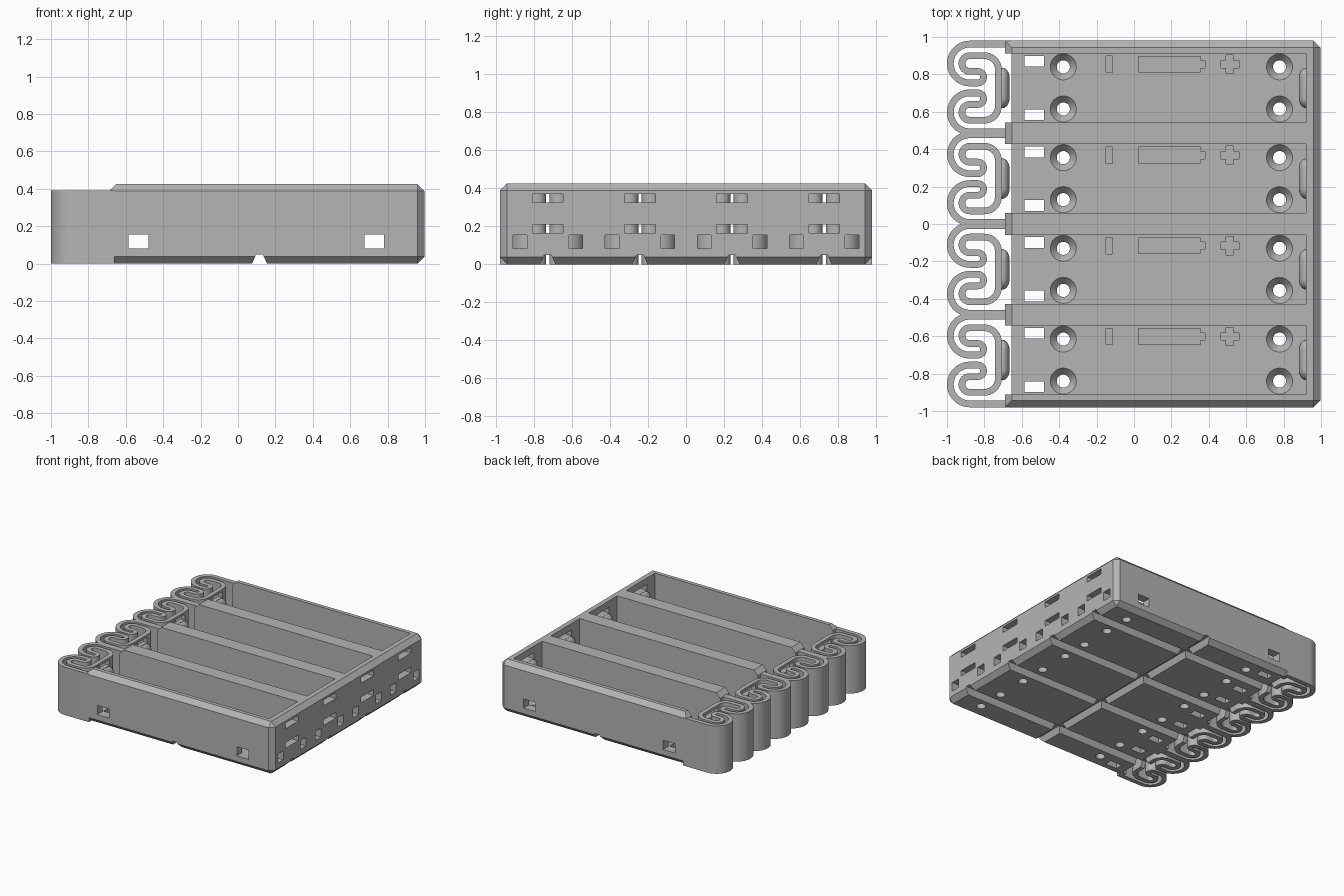
import bpy, bmesh
from math import sin, cos, radians
from mathutils import Vector, Matrix

if "Cube" in bpy.data.objects:
    bpy.data.objects.remove(bpy.data.objects["Cube"])

PITCH, FLOOR, CH = 0.485, 0.08, 0.037
CELLS = [(i - 1.5) * PITCH for i in range(4)]
POCKET = 0.184            # half width of a cell pocket
STRIP = 0.018             # half thickness of the spring strip

grey = bpy.data.materials.new("plain_grey")
grey.use_nodes = True
colour = (0.46, 0.46, 0.46, 1)
grey.diffuse_color = colour
grey.node_tree.nodes["Principled BSDF"].inputs["Base Color"].default_value = colour


def box(bm, x0, x1, y0, y1, z0, z1):
    size = Matrix.Diagonal((x1 - x0, y1 - y0, z1 - z0, 1))
    mid = Matrix.Translation(((x0 + x1) / 2, (y0 + y1) / 2, (z0 + z1) / 2))
    bmesh.ops.create_cube(bm, size=1, matrix=mid @ size)


def prism(bm, pts, vec):
    face = bm.faces.new([bm.verts.new(p) for p in pts])
    new = bmesh.ops.extrude_face_region(bm, geom=[face], use_keep_orig=True)["geom"]
    bmesh.ops.translate(bm, vec=vec, verts=[v for v in new if isinstance(v, bmesh.types.BMVert)])


def cone(bm, x, y, z0, z1, r0, r1):
    bmesh.ops.create_cone(bm, cap_ends=True, segments=32, radius1=r0, radius2=r1, depth=z1 - z0,
                          matrix=Matrix.Translation((x, y, (z0 + z1) / 2)))


def make(name, bm):
    bmesh.ops.recalc_face_normals(bm, faces=bm.faces)
    mesh = bpy.data.meshes.new(name)
    bm.to_mesh(mesh)
    bm.free()
    obj = bpy.data.objects.new(name, mesh)
    bpy.context.collection.objects.link(obj)
    mesh.materials.append(grey)
    return obj


def activate(obj):
    bpy.ops.object.select_all(action='DESELECT')
    obj.select_set(True)
    bpy.context.view_layer.objects.active = obj


def cut(obj, fill):
    bm = bmesh.new()
    fill(bm)
    cutter = make("cutter", bm)
    cutter.hide_render = True
    activate(obj)
    mod = obj.modifiers.new("cut", 'BOOLEAN')
    mod.operation, mod.solver, mod.object = 'DIFFERENCE', 'EXACT', cutter
    bpy.ops.object.modifier_apply(modifier=mod.name)
    bpy.data.objects.remove(cutter)


def smooth(obj):
    activate(obj)
    bpy.ops.object.shade_smooth_by_angle(angle=radians(30))


# Tray block with chamfered outer edges
bm = bmesh.new()
box(bm, -0.69, 0.997, -0.98, 0.98, 0, 0.425)
edges = []
for e in bm.edges:
    a, b = (v.co for v in e.verts)
    mid = (a + b) / 2
    vertical = abs(a.z - b.z) > 0.1
    if (vertical and mid.x > 0) or (not vertical and (mid.z > 0.2 or mid.x > -0.6)):
        edges.append(e)
bmesh.ops.bevel(bm, geom=edges, offset=CH, segments=1, affect='EDGES')
tray = make("tray", bm)


# Cell pockets, open towards the springs
def pockets(bm):
    for y in CELLS:
        box(bm, -0.655, 0.92, y - POCKET, y + POCKET, FLOOR, 1)


def pocket_mouths(bm):
    for y in CELLS:
        box(bm, -0.9, -0.655, y - POCKET, y + POCKET, -1, 1)


# Wire windows through the long walls and the end wall
def side_windows(bm):
    for x in (-0.532, 0.728):
        box(bm, x - 0.053, x + 0.053, -1.2, 1.2, FLOOR + 0.002, 0.157)


def end_windows(bm):
    for y in CELLS:
        for s in (-1, 1):
            box(bm, 0.85, 1.2, y + s * 0.147 - 0.036, y + s * 0.147 + 0.036, FLOOR + 0.002, 0.155)


# Wire slots in the floor
def floor_slots(bm):
    for y in CELLS:
        for s in (-1, 1):
            box(bm, -0.585, -0.48, y + s * 0.143 - 0.029, y + s * 0.143 + 0.029, -0.5, 0.1)


# Countersunk screw holes
def screw_holes(bm):
    for y in CELLS:
        for s in (-1, 1):
            for x in (-0.378, 0.778):
                cone(bm, x, y + s * 0.1125, -0.5, 0.2, 0.035, 0.035)


def countersinks(bm):
    for y in CELLS:
        for s in (-1, 1):
            for x in (-0.378, 0.778):
                cone(bm, x, y + s * 0.1125, 0.04, 0.085, 0.035, 0.074)


# Polarity marks engraved in the floor
def marks(bm):
    for y in CELLS:
        m = y + 0.126
        low, high = FLOOR - 0.01, FLOOR + 0.02
        box(bm, -0.15, -0.115, m - 0.044, m + 0.044, low, high)
        box(bm, 0.025, 0.355, m - 0.042, m + 0.042, low, high)
        box(bm, 0.464, 0.562, m - 0.02, m + 0.02, low, high)


def mark_details(bm):
    for y in CELLS:
        m = y + 0.126
        low, high = FLOOR - 0.01, FLOOR + 0.02
        box(bm, 0.35, 0.38, m - 0.02, m + 0.02, low, high)
        box(bm, 0.493, 0.533, m - 0.049, m + 0.049, low, high)


# Trapezoid grooves underneath
def groove_profile(centre):
    return [(centre - 0.042, -0.005), (centre + 0.042, -0.005),
            (centre + 0.019, 0.048), (centre - 0.019, 0.048)]


def long_grooves(bm):
    for y in CELLS:
        prism(bm, [(-0.765, u, z) for u, z in groove_profile(y)], (2, 0, 0))


def cross_groove(bm):
    prism(bm, [(u, -1.2, z) for u, z in groove_profile(0.115)], (0, 2.4, 0))


# Upper and lower contact slots, shared by the end wall and spring plates
def contact_slots(bm):
    for y in CELLS:
        for z in (0.1875, 0.3475):
            box(bm, 0.87, 1.2, y - 0.081, y + 0.081, z - 0.023, z + 0.023)
            box(bm, -0.765, -0.66, y - 0.081, y + 0.081, z - 0.023, z + 0.023)


for step in (pockets, pocket_mouths, side_windows, end_windows, floor_slots, screw_holes,
             countersinks, marks, mark_details, long_grooves, cross_groove, contact_slots):
    cut(tray, step)
smooth(tray)


# Double spiral spring strips with a flat contact plate
def arc(cx, cy, r, a0, a1, n):
    angles = [radians(a0 + (a1 - a0) * i / n) for i in range(n + 1)]
    return [Vector((cx + r * cos(a), cy + r * sin(a))) for a in angles]


edge, big, turn, left = 0.98 - CELLS[3] - STRIP, 0.104, 0.031, -0.878
mid = edge - big
inner = big - 2 * turn
half = [Vector((-0.66, edge))]
half += arc(left, mid, big, 90, 270, 24)
half += arc(-0.835, mid - big + turn, turn, -90, 90, 12)
half += arc(left, mid, inner, 270, 90, 16)
half += arc(-0.80, mid + inner - 0.075, 0.075, 90, 0, 10)
path = half + [Vector((p.x, -p.y)) for p in reversed(half)]

sides = ([], [])
for i, p in enumerate(path):
    t = (path[min(i + 1, len(path) - 1)] - path[max(i - 1, 0)]).normalized()
    n = Vector((-t.y, t.x)) * STRIP
    sides[0].append(p + n)
    sides[1].append(p - n)
outline = sides[0] + sides[1][::-1]

for i, y in enumerate(CELLS):
    bm = bmesh.new()
    prism(bm, [(p.x, p.y + y, 0) for p in outline], (0, 0, 0.39))
    spring = make(f"spring_{i + 1}", bm)
    cut(spring, contact_slots)
    cut(spring, long_grooves)
    smooth(spring)

    # Rounded contact ridges between the slots at both ends of the cell
    for name, x in (("spring", -0.704), ("end", 0.92)):
        bm = bmesh.new()
        bmesh.ops.create_uvsphere(bm, u_segments=24, v_segments=12, radius=1)
        for v in bm.verts:
            shift = 0.052 if v.co.y > 0.001 else -0.052
            v.co = (x + v.co.x * 0.039, y + v.co.y * 0.056 + shift, 0.2675 + v.co.z * 0.056)
        smooth(make(f"{name}_contact_ridge_{i + 1}", bm))
